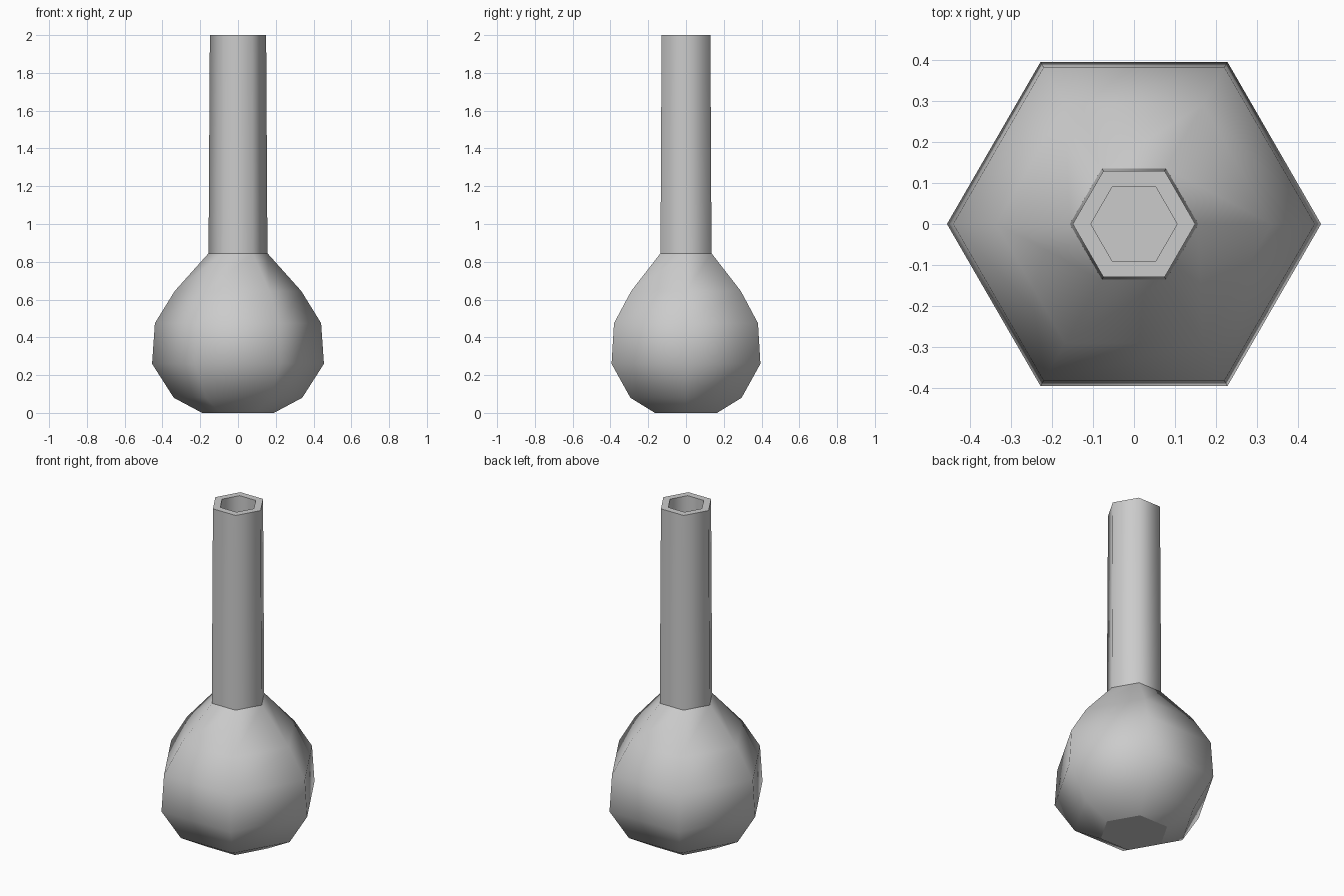
import bpy
import bmesh
import math

cube = bpy.data.objects.get("Cube")
if cube:
    bpy.data.objects.remove(cube, do_unlink=True)

SIDES = 6

glass = bpy.data.materials.new("plain grey")
glass.use_nodes = True
grey = (0.6, 0.6, 0.6, 1)
glass.diffuse_color = grey
glass.node_tree.nodes["Principled BSDF"].inputs["Base Color"].default_value = grey


def lathe(name, profile, sharp_rings):
    """Turn a (radius, height) profile into a smooth six-sided body."""
    bm = bmesh.new()
    rings = []
    for radius, height in profile:
        angles = [math.tau * i / SIDES for i in range(SIDES)]
        rings.append([bm.verts.new((radius * math.cos(a), radius * math.sin(a), height))
                      for a in angles])
    for low, high in zip(rings, rings[1:]):
        for i in range(SIDES):
            j = (i + 1) % SIDES
            bm.faces.new((low[i], low[j], high[j], high[i]))
    # Close the outer base and the inner floor
    bm.faces.new(rings[0][::-1])
    bm.faces.new(rings[-1])
    for face in bm.faces:
        face.smooth = True
    # Keep creases around the base, neck joint and rim
    for index in sharp_rings:
        ring = rings[index]
        for i in range(SIDES):
            bm.edges.get((ring[i], ring[(i + 1) % SIDES])).smooth = False
    bmesh.ops.recalc_face_normals(bm, faces=bm.faces)
    mesh = bpy.data.meshes.new(name)
    bm.to_mesh(mesh)
    bm.free()
    mesh.materials.append(glass)
    obj = bpy.data.objects.new(name, mesh)
    bpy.context.collection.objects.link(obj)
    return obj


# Outer wall from base to rim, then the hollow inside back down to the floor
outer = [(0.19, 0), (0.34, 0.08), (0.455, 0.26), (0.44, 0.475),
         (0.335, 0.645), (0.156, 0.845), (0.149, 2)]
inner = [(0.105, 2), (0.105, 0.82), (0.29, 0.61), (0.39, 0.46),
         (0.4, 0.27), (0.31, 0.12), (0.17, 0.05)]
lathe("round_flask", outer + inner, [0, 5, 6, 7, 8, 13])
